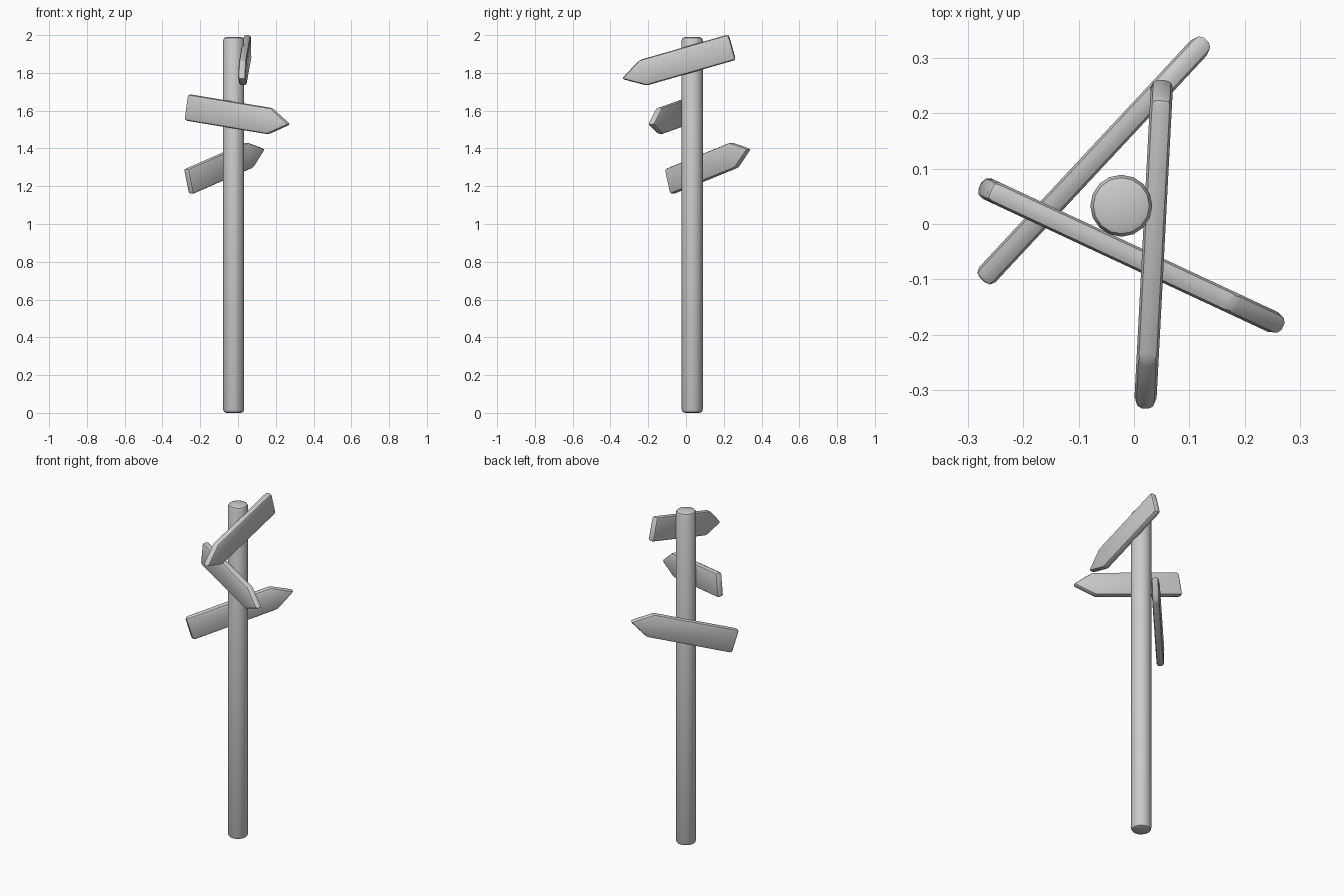
import bpy
import bmesh
from math import radians

if "Cube" in bpy.data.objects:
    bpy.data.objects.remove(bpy.data.objects["Cube"])


def finish(obj, width, limit):
    # rounded edges and smooth shading
    mod = obj.modifiers.new("round_edges", 'BEVEL')
    mod.width = width
    mod.segments = 2
    mod.limit_method = 'ANGLE'
    mod.angle_limit = radians(limit)
    bpy.ops.object.select_all(action='DESELECT')
    obj.select_set(True)
    bpy.context.view_layer.objects.active = obj
    bpy.ops.object.modifier_apply(modifier=mod.name)
    bpy.ops.object.shade_smooth_by_angle(angle=radians(40))


def arrow_board(name, center, yaw, pitch, thick=0.04):
    # arrow outline in the local xz plane, extruded through the thickness
    outline = [(-0.302, -0.07), (0.19, -0.07), (0.307, 0), (0.19, 0.07), (-0.302, 0.07)]
    bm = bmesh.new()
    face = bm.faces.new([bm.verts.new((x, -thick / 2, z)) for x, z in outline])
    ext = bmesh.ops.extrude_face_region(bm, geom=[face])
    verts = [v for v in ext["geom"] if isinstance(v, bmesh.types.BMVert)]
    bmesh.ops.translate(bm, verts=verts, vec=(0, thick, 0))
    bmesh.ops.recalc_face_normals(bm, faces=bm.faces)
    mesh = bpy.data.meshes.new(name)
    bm.to_mesh(mesh)
    bm.free()
    obj = bpy.data.objects.new(name, mesh)
    bpy.context.collection.objects.link(obj)
    obj.location = center
    obj.rotation_euler = (0, radians(-pitch), radians(yaw))
    finish(obj, 0.014, 30)


# round post
bpy.ops.mesh.primitive_cylinder_add(vertices=16, radius=0.056, depth=1.99,
                                    location=(-0.023, 0.033, 0.995))
post = bpy.context.object
post.name = "post"
finish(post, 0.018, 60)

# three direction boards around the post
arrow_board("top_board", (0.035, -0.045, 1.853), 267, -16)
arrow_board("middle_board", (0.0, -0.06, 1.573), -25, -8.6)
arrow_board("lower_board", (-0.066, 0.122, 1.31), 47, 16.6)
